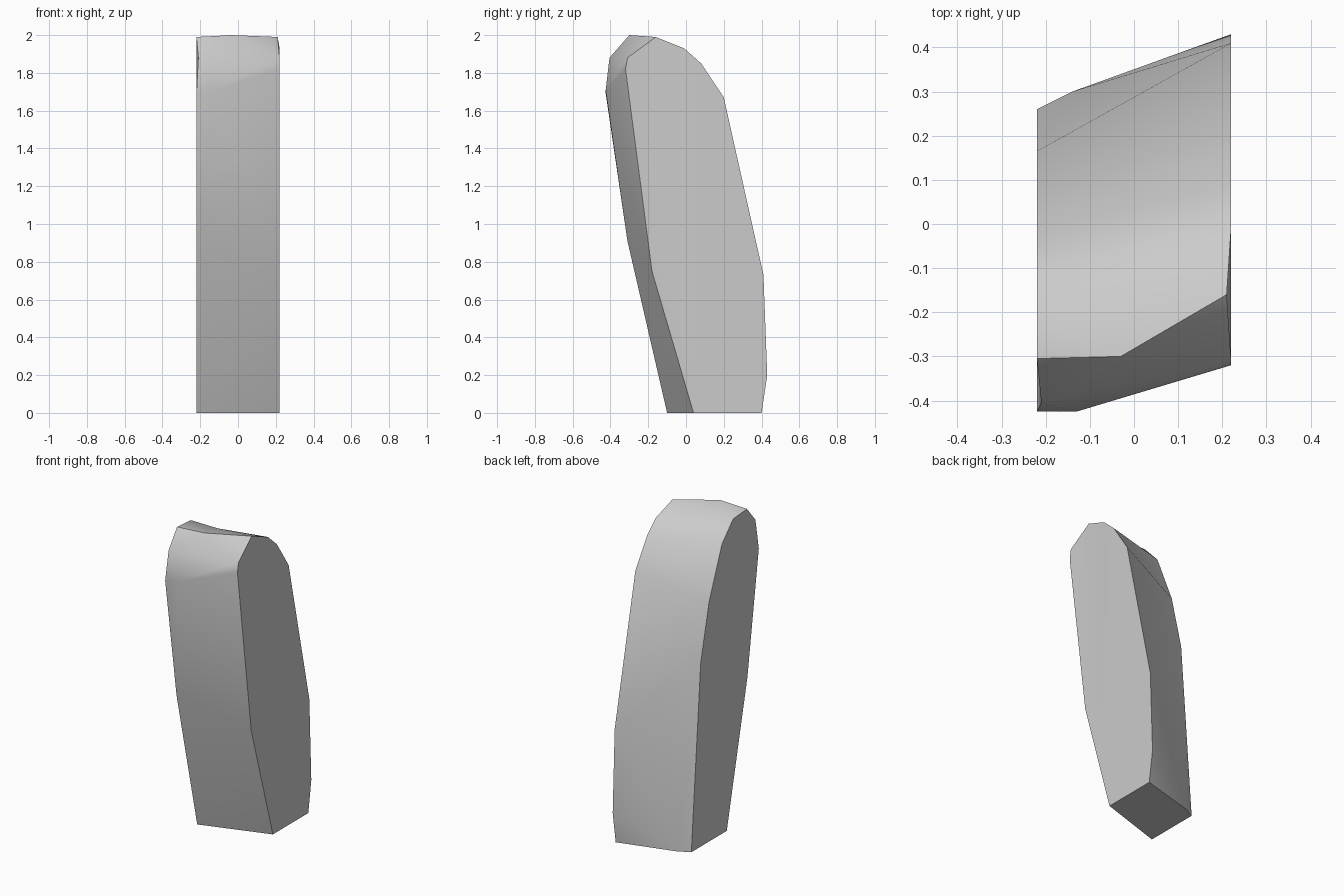
import bpy
import bmesh
from math import radians

cube = bpy.data.objects.get("Cube")
if cube:
    bpy.data.objects.remove(cube, do_unlink=True)

W = 0.22  # half the slab width

# One flat stone colour
stone = bpy.data.materials.new("stone_grey")
stone.use_nodes = True
stone.diffuse_color = (0.6, 0.6, 0.6, 1)
stone.node_tree.nodes["Principled BSDF"].inputs["Base Color"].default_value = (0.6, 0.6, 0.6, 1)

# Rows across the slab, going from the front foot over the top to the back foot
rows = [
    [(-W, -0.10, 0), (W, 0.04, 0)],
    [(-W, -0.31, 0.91), (W, -0.18, 0.75)],
    [(-W, -0.425, 1.69), (-0.13, -0.425, 1.71), (W, -0.32, 1.82)],
    [(-0.21, -0.405, 1.88), (W, -0.31, 1.88)],
    [(-W, -0.305, 1.99), (-0.03, -0.30, 2.0), (0.21, -0.16, 1.99)],
    [(-W, -0.165, 1.98), (-0.04, -0.15, 1.97), (W, -0.01, 1.93)],
    [(-W, -0.05, 1.86), (W, 0.08, 1.85)],
    [(-W, 0.08, 1.54), (W, 0.20, 1.67)],
    [(-W, 0.165, 1.18), (W, 0.41, 0.73)],
    [(-W, 0.26, 0), (-0.14, 0.30, 0), (W, 0.43, 0.2)],
    [(-W, 0.26, 0), (-0.14, 0.30, 0), (W, 0.40, 0)],
]

bm = bmesh.new()
verts = {}


def add_face(points):
    """Make a face, sharing vertices and skipping repeated points."""
    loop = list(dict.fromkeys(points))
    for p in loop:
        if p not in verts:
            verts[p] = bm.verts.new(p)
    bm.faces.new([verts[p] for p in loop])


# Skin around the slab; the last row joins the first to make the underside
for i, row in enumerate(rows):
    following = rows[(i + 1) % len(rows)]
    if row[:2] == following[:2]:
        add_face(row[1:] + following[2:])
    else:
        add_face(row + following[::-1])

# Flat sides
add_face([row[0] for row in rows])
add_face([row[-1] for row in rows])

bmesh.ops.triangulate(bm, faces=bm.faces[:])
bmesh.ops.recalc_face_normals(bm, faces=bm.faces[:])
mesh = bpy.data.meshes.new("standing_stone")
bm.to_mesh(mesh)
bm.free()
mesh.materials.append(stone)

slab = bpy.data.objects.new("standing_stone", mesh)
bpy.context.collection.objects.link(slab)
bpy.ops.object.select_all(action='DESELECT')
slab.select_set(True)
bpy.context.view_layer.objects.active = slab
bpy.ops.object.shade_smooth_by_angle(angle=radians(38))
